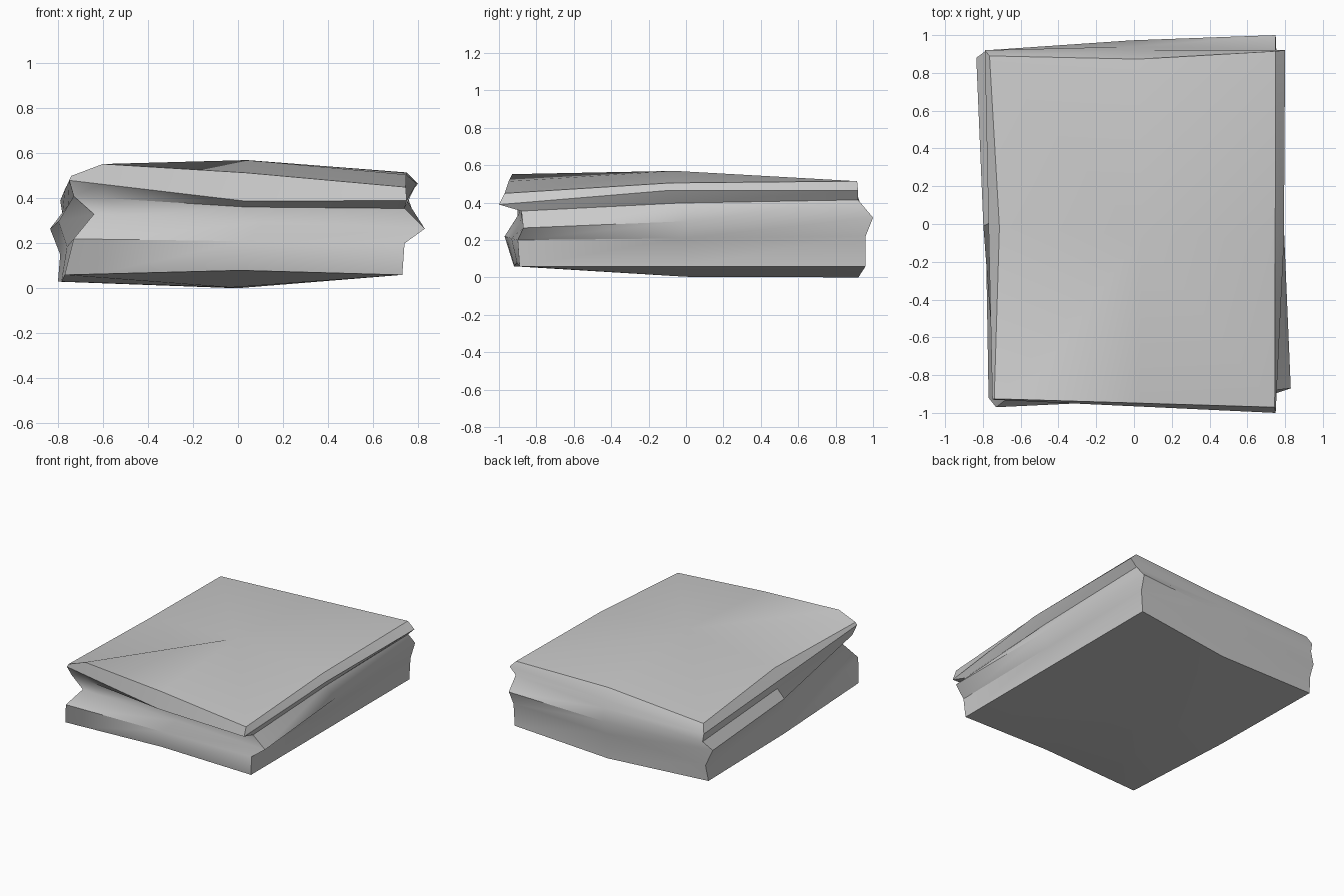
import bpy
import bmesh
from mathutils import Vector

start = bpy.data.objects.get("Cube")
if start:
    bpy.data.objects.remove(start)

# Corner profiles, bottom edge to top edge: lower band, ridge, crease, lip, rim
front_right_corner = [(-.77, -.92, .06), (-.73, -.97, .22), (-.64, -.9, .33),
                      (-.73, -.9, .41), (-.75, -.93, .48), (-.74, -.925, .5)]
front_left_corner = [(.73, -.89, .06), (.74, -.9, .2), (.83, -.87, .265),
                     (.74, -.88, .355), (.75, -1, .39), (.745, -.97, .45)]
back_left_corner = [(.73, .96, .06), (.74, .96, .22), (.75, 1, .32),
                    (.75, .92, .415), (.8, .92, .465), (.75, .915, .515)]
back_right_corner = [(-.8, .88, .03), (-.79, .9, .15), (-.835, .88, .265),
                     (-.78, .92, .33), (-.79, .92, .39), (-.765, .89, .45)]


def profile(points):
    return [Vector(p) for p in points]


def between(a, b, t, out=None, lift=None):
    """Profile partway between two others, pushed along 'out' and lifted."""
    result = [p.lerp(q, t) for p, q in zip(a, b)]
    for level, amount in (out or {}).items():
        result[level] += Vector(amount)
    for level, height in (lift or {}).items():
        result[level].z += height
    return result


def material(name, value):
    mat = bpy.data.materials.new(name)
    mat.use_nodes = True
    colour = (value, value, value, 1)
    mat.diffuse_color = colour
    mat.node_tree.nodes["Principled BSDF"].inputs["Base Color"].default_value = colour
    return mat


fr, fl, bl, br = map(profile, (front_right_corner, front_left_corner,
                               back_left_corner, back_right_corner))

# Sagging side middles between the corners
front = between(fr, fl, .52, lift={0: .02, 3: -.02, 4: -.045, 5: .04})
left = between(fl, bl, .47, out={4: (.02, 0, 0)}, lift={2: .01, 3: .015, 4: .04, 5: .025})
back = between(bl, br, .48, out={2: (0, .03, 0), 3: (0, .02, 0), 5: (0, -.03, 0)},
               lift={0: -.045, 5: .015})
right = between(br, fr, .5, out={2: (-.06, 0, 0), 5: (.04, 0, 0)}, lift={0: -.015, 5: .025})
front_bump = between(fr, front, .18, lift={5: .05})
columns = [fr, front_bump, front, fl, left, bl, back, br, right]

# Folded body: quads around the sides, fans to the middle above and below
bm = bmesh.new()
grid = [[bm.verts.new(p) for p in column] for column in columns]
top = bm.verts.new((.04, -.06, .57))
bottom = bm.verts.new((-.03, 0, .004))
for a, b in zip(grid, grid[1:] + grid[:1]):
    for low in range(len(a) - 1):
        bm.faces.new((a[low], b[low], b[low + 1], a[low + 1]))
    bm.faces.new((a[-1], b[-1], top))
    bm.faces.new((b[0], a[0], bottom))
bmesh.ops.recalc_face_normals(bm, faces=bm.faces)

mesh = bpy.data.meshes.new("folded_bundle")
bm.to_mesh(mesh)
bm.free()
mesh.materials.append(material("plain_grey", .6))
bundle = bpy.data.objects.new("folded_bundle", mesh)
bpy.context.collection.objects.link(bundle)

# Smooth shading with sharp folds
bpy.ops.object.select_all(action="DESELECT")
bundle.select_set(True)
bpy.context.view_layer.objects.active = bundle
bpy.ops.object.shade_smooth_by_angle(angle=.6)
